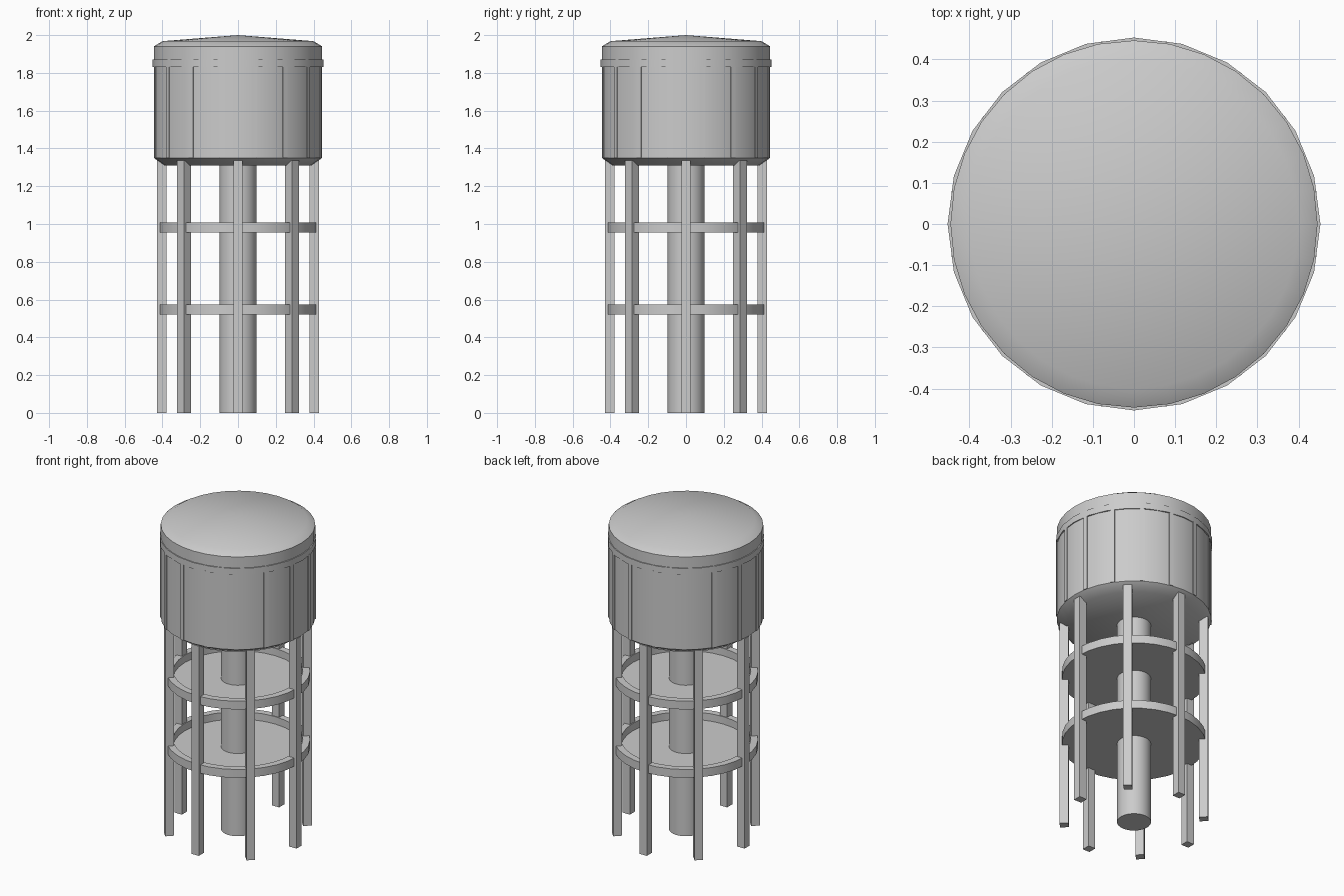
import bpy
import math
from mathutils import Matrix

# Remove the default cube
cube = bpy.data.objects.get("Cube")
if cube:
    bpy.data.objects.remove(cube, do_unlink=True)

concrete = bpy.data.materials.new("pale concrete")
concrete.use_nodes = True
grey = (0.6, 0.6, 0.6, 1)
concrete.diffuse_color = grey
concrete.node_tree.nodes["Principled BSDF"].inputs["Base Color"].default_value = grey


def add_object(name, verts, faces, smooth=None):
    mesh = bpy.data.meshes.new(name)
    mesh.from_pydata(verts, [], faces)
    mesh.update()
    mesh.materials.append(concrete)
    obj = bpy.data.objects.new(name, mesh)
    bpy.context.collection.objects.link(obj)
    if smooth:
        bpy.ops.object.select_all(action="DESELECT")
        obj.select_set(True)
        bpy.context.view_layer.objects.active = obj
        bpy.ops.object.shade_smooth_by_angle(angle=math.radians(smooth))
    return obj


def lathe(name, profile, sides=32, smooth=40):
    """Revolve (radius, height) points, listed bottom to top on the outside."""
    verts, faces, rows = [], [], []
    for r, z in profile:
        count = sides if r > 0 else 1
        rows.append([len(verts) + i for i in range(count)])
        for i in range(count):
            a = math.tau * i / sides
            verts.append((r * math.cos(a), r * math.sin(a), z))
    for low, high in zip(rows, rows[1:]):
        for i in range(sides):
            j = (i + 1) % sides
            if len(low) == 1:
                faces.append((low[0], high[j], high[i]))
            elif len(high) == 1:
                faces.append((low[i], low[j], high[0]))
            else:
                faces.append((low[i], low[j], high[j], high[i]))
    return add_object(name, verts, faces, smooth)


def radial_box(name, angle, inner, outer, width, bottom, top):
    """Box standing at an angle around the axis, facing outward."""
    turn = Matrix.Rotation(angle, 3, "Z")
    verts = []
    for z in (bottom, top):
        for x, y in ((inner, -1), (outer, -1), (outer, 1), (inner, 1)):
            verts.append(turn @ Matrix.Identity(3).col[0] * x
                         + turn @ Matrix.Identity(3).col[1] * (y * width / 2)
                         + Matrix.Identity(3).col[2] * z)
    faces = [(3, 2, 1, 0), (4, 5, 6, 7)]
    faces += [(i, (i + 1) % 4, (i + 1) % 4 + 4, i + 4) for i in range(4)]
    return add_object(name, verts, faces)


# Tank with bevelled underside and shallow conical roof
lathe("tank", [(0, 1.31), (0.39, 1.31), (0.446, 1.35), (0.446, 1.94),
               (0.40, 1.968), (0, 2.0)])

# Band around the top of the tank
lathe("tank_band", [(0.43, 1.83), (0.453, 1.83), (0.453, 1.87), (0.43, 1.87)],
      sides=24)

# Ribs on the tank wall
for k in range(16):
    radial_box(f"tank_rib_{k + 1}", math.tau * (k + 0.5) / 16,
               0.42, 0.45, 0.028, 1.35, 1.835)

# Central shaft
lathe("central_shaft", [(0, 0), (0.098, 0), (0.098, 1.32), (0, 1.32)])

# Legs
for k in range(8):
    radial_box(f"leg_{k + 1}", math.tau * k / 8, 0.378, 0.43, 0.05, 0, 1.335)

# Platforms: thin floor with a raised rim
for name, z in (("lower_platform", 0.52), ("upper_platform", 0.955)):
    lathe(name, [(0, z), (0.416, z), (0.416, z + 0.053), (0.374, z + 0.053),
                 (0.374, z + 0.006), (0, z + 0.006)])
